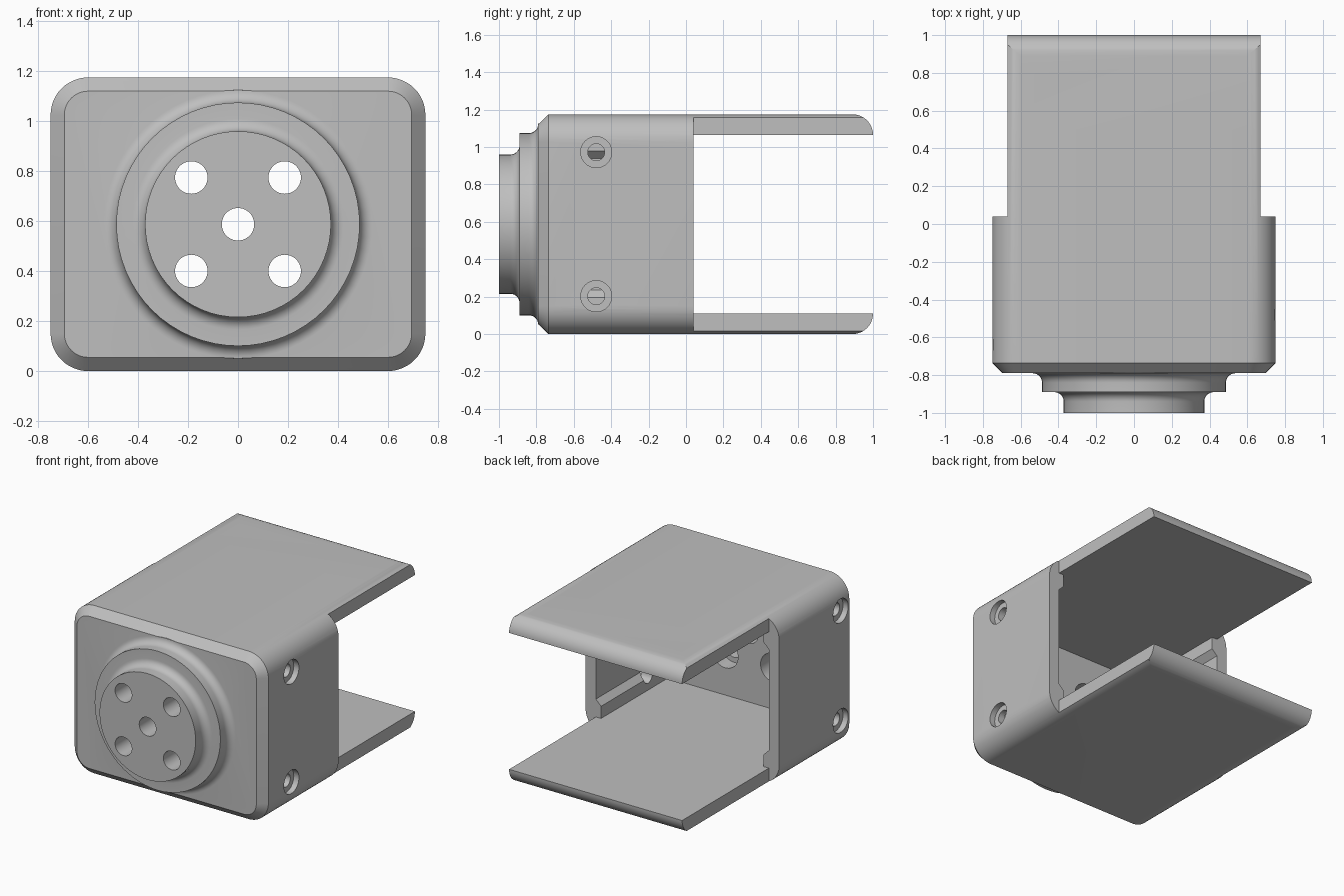
import bpy, bmesh, math
from mathutils import Matrix, Vector

old = bpy.data.objects.get("Cube")
if old:
    bpy.data.objects.remove(old, do_unlink=True)

grey = bpy.data.materials.new("plain grey")
grey.use_nodes = True
COLOUR = (0.52, 0.52, 0.52, 1)
grey.diffuse_color = COLOUR
grey.node_tree.nodes["Principled BSDF"].inputs["Base Color"].default_value = COLOUR

HEIGHT, HALF_W, PLATE_W, PLATE_T = 1.175, 0.75, 0.67, 0.11
MID = HEIGHT / 2
WALL_END, INNER_FRONT = 0.04, -0.70


def loft(name, rings):
    """Closed solid through rings of equal point count."""
    bm = bmesh.new()
    loops = [[bm.verts.new(p) for p in ring] for ring in rings]
    n = len(loops[0])
    for a, b in zip(loops, loops[1:]):
        for i in range(n):
            j = (i + 1) % n
            bm.faces.new((a[i], a[j], b[j], b[i]))
    bm.faces.new(loops[0][::-1])
    bm.faces.new(loops[-1])
    bmesh.ops.recalc_face_normals(bm, faces=bm.faces)
    mesh = bpy.data.meshes.new(name)
    bm.to_mesh(mesh)
    bm.free()
    mesh.materials.append(grey)
    ob = bpy.data.objects.new(name, mesh)
    bpy.context.collection.objects.link(ob)
    return ob


def box(name, lo, hi):
    return loft(name, [[(lo[0], y, lo[2]), (hi[0], y, lo[2]), (hi[0], y, hi[2]), (lo[0], y, hi[2])]
                       for y in (lo[1], hi[1])])


def circle(r, y, n=64):
    return [(r * math.cos(2 * math.pi * i / n), y, MID + r * math.sin(2 * math.pi * i / n))
            for i in range(n)]


def rod(name, axis, centre, r, a, b, n=40):
    """Cylinder along x or y from a to b."""
    rings = []
    for d in (a, b):
        ring = []
        for i in range(n):
            t = 2 * math.pi * i / n
            u, z = centre[0] + r * math.cos(t), centre[1] + r * math.sin(t)
            ring.append((d, u, z) if axis == "x" else (u, d, z))
        rings.append(ring)
    return loft(name, rings)


def combine(target, tool, operation="DIFFERENCE"):
    mod = target.modifiers.new("shape", "BOOLEAN")
    mod.operation, mod.object, mod.solver = operation, tool, "EXACT"
    bpy.context.view_layer.objects.active = target
    bpy.ops.object.modifier_apply(modifier=mod.name)
    bpy.data.objects.remove(tool, do_unlink=True)


def rounded_ring(inset, y, radius=0.15, steps=12):
    ring = []
    for k, (sx, sz) in enumerate([(1, 1), (-1, 1), (-1, -1), (1, -1)]):
        for i in range(steps + 1):
            t = math.pi / 2 * (k + i / steps)
            ring.append((sx * (HALF_W - radius) + (radius - inset) * math.cos(t), y,
                         MID + sz * (MID - radius) + (radius - inset) * math.sin(t)))
    return ring


# Housing: rounded box with a chamfered front
housing = loft("housing", [rounded_ring(0.055, -0.79), rounded_ring(0, -0.735), rounded_ring(0, 1)])

# Rounded rear lips of the two plates
quarter = [math.pi / 2 * i / 12 for i in range(13)]
low = [(1 - PLATE_T + PLATE_T * math.sin(t), PLATE_T - PLATE_T * math.cos(t)) for t in quarter]
high = [(y, HEIGHT - z) for y, z in reversed(low)]
outline = [(-0.9, -0.1), (0.5, -0.1), (0.5, 0)] + low + high + \
          [(0.5, HEIGHT), (0.5, HEIGHT + 0.1), (-0.9, HEIGHT + 0.1)]
combine(housing, loft("lip_outline", [[(x, y, z) for y, z in outline] for x in (-1, 1)]), "INTERSECT")

# Stepped round boss with concave fillets
F = 0.05
profile = [(0.54, -0.745)]
for r, y in ((0.487, -0.79), (0.372, -0.89)):
    for i in range(9):
        t = math.pi / 2 * i / 8
        profile.append((r + F - F * math.sin(t), y - F + F * math.cos(t)))
    profile.append((r, y - 0.10 if r > 0.4 else -1))
combine(housing, loft("boss", [circle(r, y) for r, y in profile]), "UNION")

# Cavity, leaving chamfered rails along the inside corners
half = [(0.63, PLATE_T), (0.63, 0.195), (PLATE_W, 0.235)]
right = half + [(x, HEIGHT - z) for x, z in reversed(half)]
section = right + [(-x, z) for x, z in reversed(right)]
combine(housing, loft("cavity", [[(x, y, z) for x, z in section] for y in (INNER_FRONT, 1.5)]))

# Open rear: narrower plates with no walls between
combine(housing, box("rear_gap", (-1, WALL_END, PLATE_T), (1, 1.6, HEIGHT - PLATE_T)))
for s in (-1, 1):
    xs = sorted((s * PLATE_W, s))
    combine(housing, box("side_trim", (xs[0], WALL_END, -0.2), (xs[1], 1.7, HEIGHT + 0.2)))

# Front holes, the outer four counterbored from inside
combine(housing, rod("centre_hole", "y", (0, MID), 0.065, -1.1, -0.6))
for sx in (-1, 1):
    for sz in (-1, 1):
        c = (sx * 0.187, MID + sz * 0.187)
        combine(housing, rod("front_hole", "y", c, 0.065, -1.1, -0.6))
        combine(housing, rod("front_counterbore", "y", c, 0.1, -0.80, -0.6))

# Counterbored side screw holes, staggered between the two walls
for s, y in ((1, -0.48), (-1, -0.64)):
    for sz in (-1, 1):
        c = (y, MID + sz * 0.385)
        combine(housing, rod("side_hole", "x", c, 0.045, s * 0.55, s * 0.9))
        combine(housing, rod("side_counterbore", "x", c, 0.083, s * 0.71, s * 0.9))

bpy.ops.object.select_all(action="DESELECT")
housing.select_set(True)
bpy.context.view_layer.objects.active = housing
bpy.ops.object.shade_smooth_by_angle(angle=math.radians(25))
